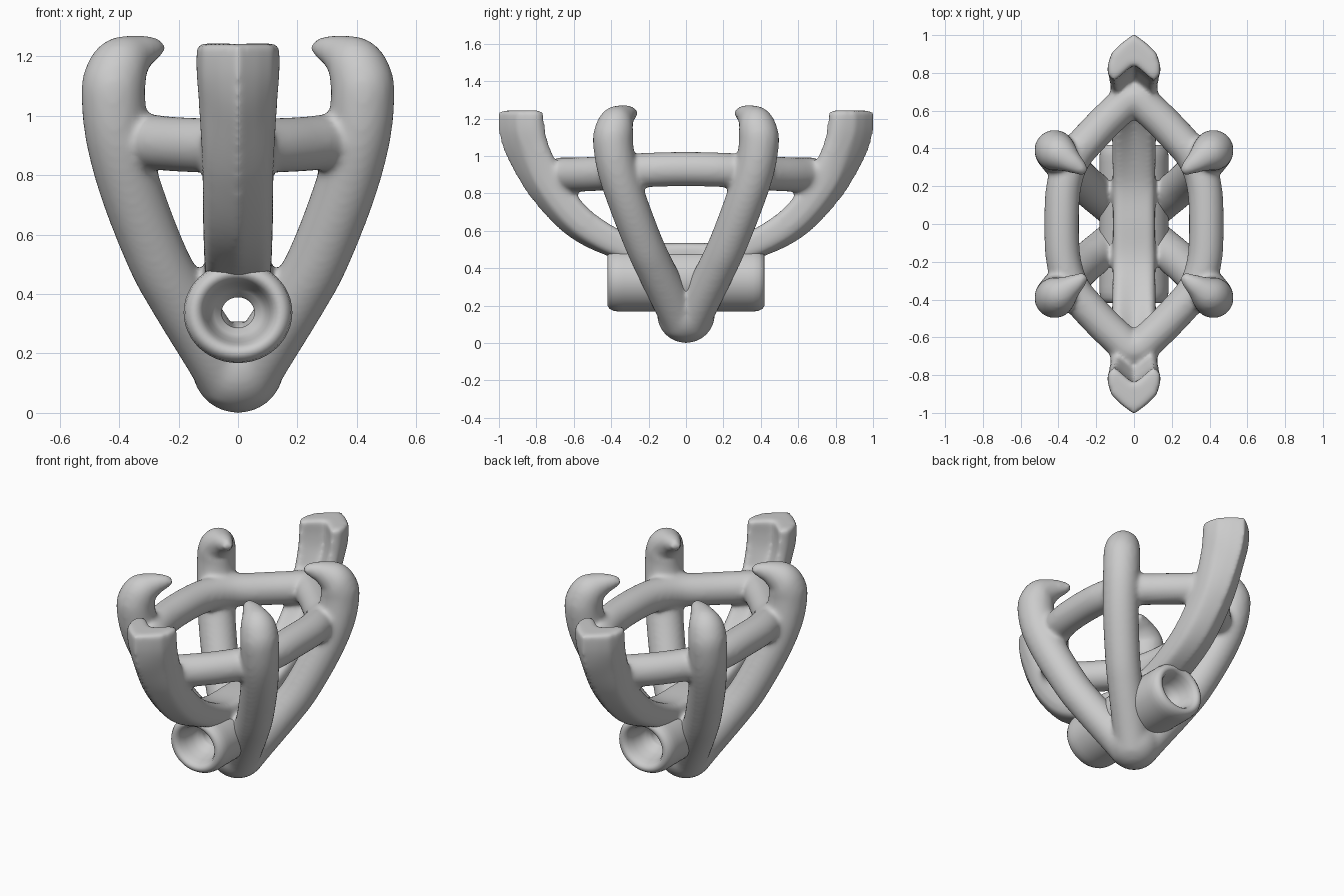
import bpy, bmesh
from math import sin, cos, pi, radians
from mathutils import Vector

if "Cube" in bpy.data.objects:
    bpy.data.objects.remove(bpy.data.objects["Cube"])


def smooth_path(pts, closed=False, steps=8):
    """Catmull-Rom interpolation of tuples of any length."""
    n, out = len(pts), []
    get = (lambda i: pts[i % n]) if closed else (lambda i: pts[max(0, min(n - 1, i))])
    for i in range(n if closed else n - 1):
        for s in range(steps):
            t = s / steps
            out.append(tuple(0.5 * (2 * b + (c - a) * t + (2 * a - 5 * b + 4 * c - d) * t * t
                             + (3 * b - a - 3 * c + d) * t ** 3)
                             for a, b, c, d in zip(get(i - 1), get(i), get(i + 1), get(i + 2))))
    if not closed:
        out.append(tuple(pts[-1]))
    return out


def make(name, bm):
    bmesh.ops.recalc_face_normals(bm, faces=bm.faces)
    me = bpy.data.meshes.new(name)
    bm.to_mesh(me)
    bm.free()
    ob = bpy.data.objects.new(name, me)
    bpy.context.collection.objects.link(ob)
    return ob


def sweep(name, path, section, side, closed=False):
    """Sweep section(i) -> [(a, n)] along path, with a fixed side axis."""
    bm, rings, n = bmesh.new(), [], len(path)
    side = Vector(side).normalized()
    P = [Vector(p[:3]) for p in path]
    for i in range(n):
        a, b = (P[i - 1], P[(i + 1) % n]) if closed else (P[max(i - 1, 0)], P[min(i + 1, n - 1)])
        nrm = (b - a).cross(side).normalized()
        rings.append([bm.verts.new(P[i] + side * u + nrm * v) for u, v in section(path[i])])
    m = len(rings[0])
    for i in range(n if closed else n - 1):
        A, B = rings[i], rings[(i + 1) % n]
        for j in range(m):
            bm.faces.new((A[j], A[(j + 1) % m], B[(j + 1) % m], B[j]))
    if not closed:
        bm.faces.new(rings[0])
        bm.faces.new(rings[-1])
    return make(name, bm)


def circle(p):
    return [(p[3] * cos(2 * pi * k / 24), p[3] * sin(2 * pi * k / 24)) for k in range(24)]


parts = []

# four round prongs with hooked, tapering tips
prong = [(.02, .015, .10, .105), (.08, .065, .20, .105), (.205, .165, .40, .103),
         (.275, .225, .53, .103), (.36, .31, .75, .105), (.407, .368, .93, .107),
         (.42, .39, 1.07, .108), (.413, .384, 1.13, .106), (.388, .365, 1.178, .096),
         (.335, .328, 1.213, .064), (.29, .298, 1.226, .043), (.255, .27, 1.232, .022)]
for sx in (-1, 1):
    for sy in (-1, 1):
        path = smooth_path([(sx * x, sy * y, z, r) for x, y, z, r in prong])
        parts.append(sweep("round_prong", path, circle, (-sx * .39 * sy, .42, 0) if sx * sy > 0
                           else (.39, .42, 0)))

# pointed-oval gallery ring
q = [(.383, 0, .93), (.372, .2, .925), (.32, .35, .915), (.215, .475, .905),
     (.1, .59, .9), (0, .665, .9)]
ring = (q + [(-x, y, z) for x, y, z in q[-2::-1]] + [(-x, -y, z) for x, y, z in q[1:]]
        + [(x, -y, z) for x, y, z in q[-2:0:-1]])
parts.append(sweep("gallery_ring", smooth_path([p + (.093,) for p in ring], True, 5),
                   circle, (0, 0, 1), True))

# chevron-section end prongs, one band running under the ring
half = [(0, .25, .487, .112, .068, .1), (0, .54, .62, .117, .093, .5), (0, .73, .82, .12, .108, .7),
        (0, .84, 1.02, .132, .122, 1), (0, .876, 1.14, .14, .127, 1), (0, .88, 1.243, .14, .125, 1)]
band = ([(x, -y, *r) for x, y, *r in half[::-1]] + [(0, 0, .475, .11, .06, 0)] + half)


def chevron(p):
    w, h, k = p[3:]
    right = [(w * .5, h * (1 - .42 * k)), (w * .85, h * (1 - .8 * k)), (w, h * (.6 - .95 * k)),
             (w, -.7 * h), (w * .75, -h), (w * .35, h * (-1 + .4 * k))]
    pts = [(0, h)] + right + [(0, h * (-1 + .72 * k))] + [(-a, b) for a, b in right[::-1]]
    return [(a, -b) for a, b in pts] if chevron_flip else pts


# tangent (+y) x side (+x) points down, so positive values face outward
chevron_flip = False
parts.append(sweep("chevron_band", smooth_path(band), chevron, (1, 0, 0)))

# rounded foot
bm = bmesh.new()
bmesh.ops.create_uvsphere(bm, u_segments=32, v_segments=20, radius=.156)
bmesh.ops.translate(bm, verts=bm.verts, vec=(0, 0, .155))
parts.append(make("foot", bm))

# fuse the cast frame and soften its joints
bpy.ops.object.select_all(action='DESELECT')
for ob in parts:
    ob.select_set(True)
frame = parts[0]
bpy.context.view_layer.objects.active = frame
bpy.ops.object.join()
frame.name = "prong_frame"
rm = frame.modifiers.new("fuse", 'REMESH')
rm.mode, rm.voxel_size, rm.use_smooth_shade = 'VOXEL', .013, True
sm = frame.modifiers.new("fillet", 'SMOOTH')
sm.factor, sm.iterations = .5, 14

# hollow bail tube with flared, rounded mouths (lathe about y)
e = [(.183, .33), (.183, .36), (.178, .39), (.166, .41), (.15, .419), (.132, .415), (.118, .395),
     (.108, .36), (.095, .31), (.08, .28), (.06, .265), (.055, .25)]
prof = e + [(r, -y) for r, y in e[::-1]]
bm = bmesh.new()
N = 48
rows = [[bm.verts.new((r * cos(2 * pi * k / N), y, .338 + r * .93 * sin(2 * pi * k / N)))
         for k in range(N)] for r, y in prof]
for i in range(len(rows)):
    A, B = rows[i], rows[(i + 1) % len(rows)]
    for k in range(N):
        bm.faces.new((A[k], A[(k + 1) % N], B[(k + 1) % N], B[k]))
tube = make("bail_tube", bm)
bpy.ops.object.select_all(action='DESELECT')
tube.select_set(True)
bpy.context.view_layer.objects.active = tube
bpy.ops.object.shade_smooth_by_angle(angle=radians(50))
